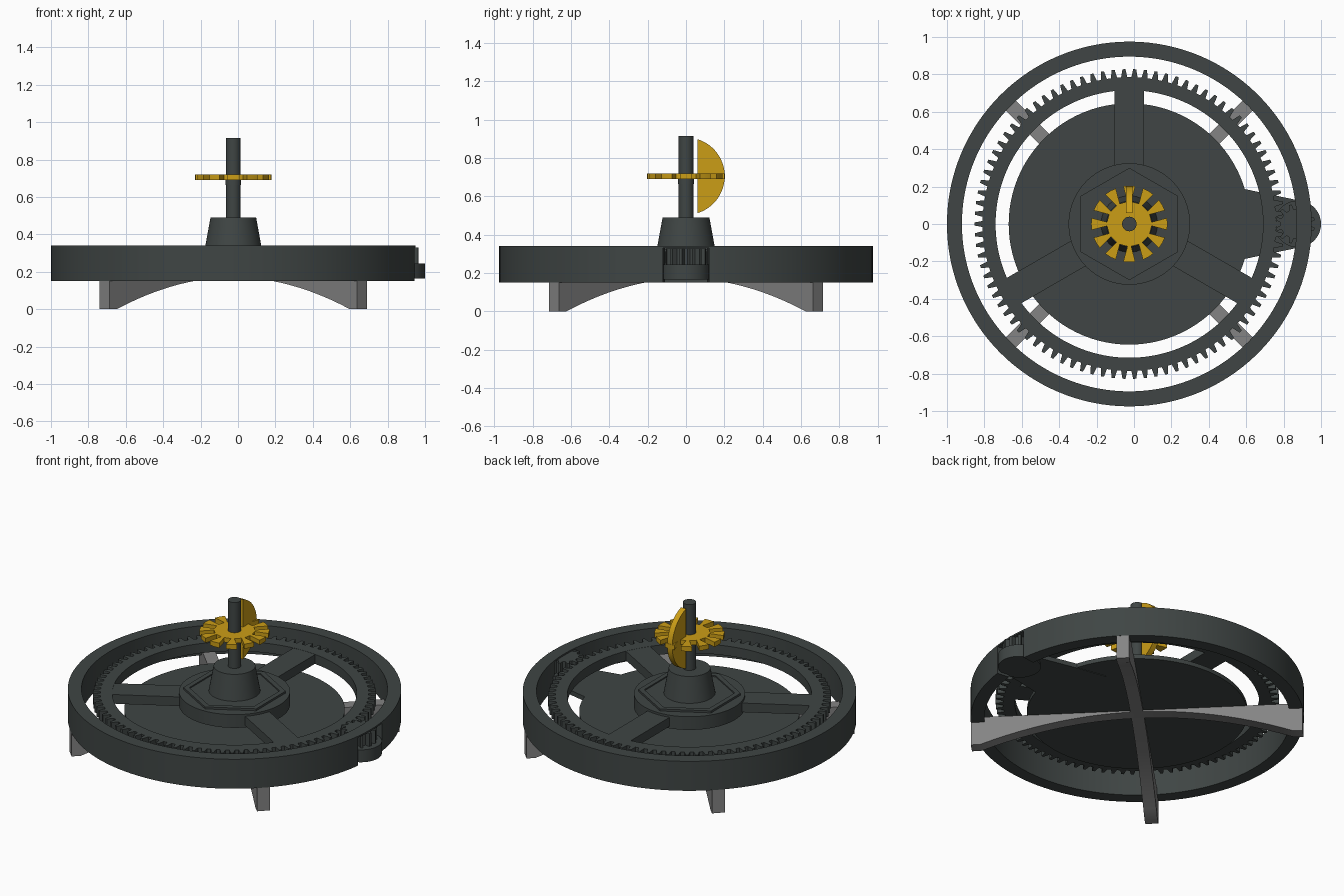
import bpy, bmesh, math
from mathutils import Matrix, Vector
from math import sin, cos, pi, radians

if "Cube" in bpy.data.objects:
    bpy.data.objects.remove(bpy.data.objects["Cube"])

CX = -0.025  # main axis position


def material(name, rgb):
    m = bpy.data.materials.new(name)
    m.diffuse_color = (*rgb, 1)
    m.use_nodes = True
    m.node_tree.nodes["Principled BSDF"].inputs["Base Color"].default_value = m.diffuse_color
    return m


DARK = material("dark_slate", (0.05, 0.06, 0.058))
GOLD = material("gold", (0.6, 0.34, 0.008))
GREY = material("mid_grey", (0.23, 0.23, 0.23))


def finish(bm, name, mat, matrix=None):
    if matrix:
        bm.transform(matrix)
    bmesh.ops.recalc_face_normals(bm, faces=bm.faces)
    me = bpy.data.meshes.new(name)
    bm.to_mesh(me)
    bm.free()
    me.materials.append(mat)
    ob = bpy.data.objects.new(name, me)
    bpy.context.collection.objects.link(ob)
    bpy.ops.object.select_all(action='DESELECT')
    ob.select_set(True)
    bpy.context.view_layer.objects.active = ob
    bpy.ops.object.shade_smooth_by_angle(angle=radians(25))
    return ob


def at(x, z=0.0, turn=0.0):
    return Matrix.Translation((x, 0, z)) @ Matrix.Rotation(turn, 4, 'Z')


def prism(name, pts, z0, z1, mat, matrix=None):
    """Solid with a flat outline, extruded from z0 to z1."""
    bm = bmesh.new()
    lo = [bm.verts.new((x, y, z0)) for x, y in pts]
    hi = [bm.verts.new((x, y, z1)) for x, y in pts]
    bm.faces.new(lo)
    bm.faces.new(hi)
    n = len(pts)
    for i in range(n):
        j = (i + 1) % n
        bm.faces.new((lo[i], lo[j], hi[j], hi[i]))
    return finish(bm, name, mat, matrix)


def band(name, outer, inner, z0, z1, mat, matrix=None, closed=True):
    """Hollow band between two outlines of equal length."""
    bm = bmesh.new()
    rows = [[bm.verts.new((x, y, z)) for x, y in loop]
            for loop, z in ((outer, z0), (outer, z1), (inner, z1), (inner, z0))]
    n = len(outer)
    for i in range(n if closed else n - 1):
        j = (i + 1) % n
        for k in range(4):
            a, b = rows[k], rows[(k + 1) % 4]
            bm.faces.new((a[i], a[j], b[j], b[i]))
    if not closed:
        for i in (0, n - 1):
            bm.faces.new([r[i] for r in rows])
    return finish(bm, name, mat, matrix)


def frustum(name, r0, r1, z0, z1, mat, x=CX, seg=48):
    bm = bmesh.new()
    bmesh.ops.create_cone(bm, cap_ends=True, segments=seg, radius1=r0, radius2=r1, depth=z1 - z0)
    return finish(bm, name, mat, at(x, (z0 + z1) / 2))


def arc(r, a0, a1, n):
    return [(r * cos(a0 + (a1 - a0) * i / n), r * sin(a0 + (a1 - a0) * i / n)) for i in range(n + 1)]


def teeth(n, root, tip):
    """Gear outline with four points per tooth."""
    pts = []
    for i in range(n):
        for f, r in ((-0.30, root), (-0.14, tip), (0.14, tip), (0.30, root)):
            a = 2 * pi * (i + f) / n
            pts.append((r * cos(a), r * sin(a)))
    return pts


# Outer ring, open beside the pinion except for a thin strip on top
gap = math.asin(0.12 / 0.975)
band("outer_ring", arc(0.975, gap, 2 * pi - gap, 140), arc(0.895, gap, 2 * pi - gap, 140),
     0.15, 0.34, DARK, at(CX), closed=False)
band("ring_bridge", arc(0.975, -gap, gap, 8), arc(0.895, -gap, gap, 8),
     0.33, 0.34, DARK, at(CX), closed=False)

# Base plate with a tapered arm carrying the pinion post
frustum("base_plate", 0.645, 0.645, 0.183, 0.21, DARK, seg=96)
prism("pinion_arm", [(0.4, -0.22), (0.6, -0.185), (0.9, -0.122), (0.9, 0.122), (0.6, 0.185), (0.4, 0.22)],
      0.18, 0.209, DARK)
frustum("pinion_post", 0.125, 0.125, 0.165, 0.245, DARK, x=0.875, seg=40)

# Crossed arched legs
for k in range(2):
    n, R, foot, apex = 24, 0.974, 0.92, 0.174
    under = []
    for i in range(n + 1):
        r = -foot + 2 * foot * i / n
        under.append((r, apex * (1 - (r / foot) ** 2)))
    outline = [(-R, 0)] + under + [(R, 0), (R, 0.184), (-R, 0.184)]
    prism("arched_leg", outline, -0.038, 0.038, GREY,
          at(CX, 0, pi / 4 + k * pi / 2) @ Matrix.Rotation(pi / 2, 4, 'X'))

# Large toothed wheel with three spokes
N = 90
wheel = teeth(N, 0.785, 0.828)
hole = [tuple(Vector(p).normalized() * 0.715) for p in wheel]
band("large_gear", wheel, hole, 0.25, 0.312, DARK, at(CX))
for k in range(3):
    prism("spoke", [(0.25, -0.078), (0.74, -0.078), (0.74, 0.078), (0.25, 0.078)],
          0.252, 0.311, DARK, at(CX, 0, pi / 2 + k * 2 * pi / 3))

# Hub with stepped hexagon and tapered collar
frustum("hub", 0.325, 0.325, 0.24, 0.325, DARK, seg=64)


def hexagon(r):
    return [(r * cos(pi / 6 + i * pi / 3), r * sin(pi / 6 + i * pi / 3)) for i in range(6)]


band("hexagon_rim", hexagon(0.30), hexagon(0.265), 0.31, 0.338, DARK, at(CX))
prism("hexagon_floor", hexagon(0.27), 0.31, 0.33, DARK, at(CX))
frustum("tapered_collar", 0.152, 0.122, 0.325, 0.49, DARK)

# Shaft
frustum("shaft", 0.039, 0.039, 0.48, 0.915, DARK, seg=32)
frustum("shaft_collar", 0.042, 0.042, 0.665, 0.695, DARK, seg=32)

# Small pinion meshing with the large gear
prism("pinion", teeth(12, 0.078, 0.106), 0.24, 0.329, DARK, at(0.862, 0, pi / 12))

# Slotted gold wheel: twelve wedge teeth with parallel slots
pts = []
for i in range(12):
    c = i * pi / 6
    a_root = pi / 12 - math.asin(0.021 / 0.12)
    a_tip = pi / 12 - math.asin(0.021 / 0.204)
    for a, r in ((-a_root, 0.12), (-a_tip, 0.204), (0, 0.204), (a_tip, 0.204), (a_root, 0.12)):
        pts.append((r * cos(c + a), r * sin(c + a)))
prism("slotted_wheel", pts, 0.69, 0.72, GOLD, at(CX))

# Upright gold disc segment behind the shaft
half = math.acos(0.06 / 0.202)
prism("upright_segment", arc(0.202, -half, half, 32), -0.018, 0.018, GOLD,
      at(CX, 0.705, pi / 2) @ Matrix.Rotation(pi / 2, 4, 'X'))
